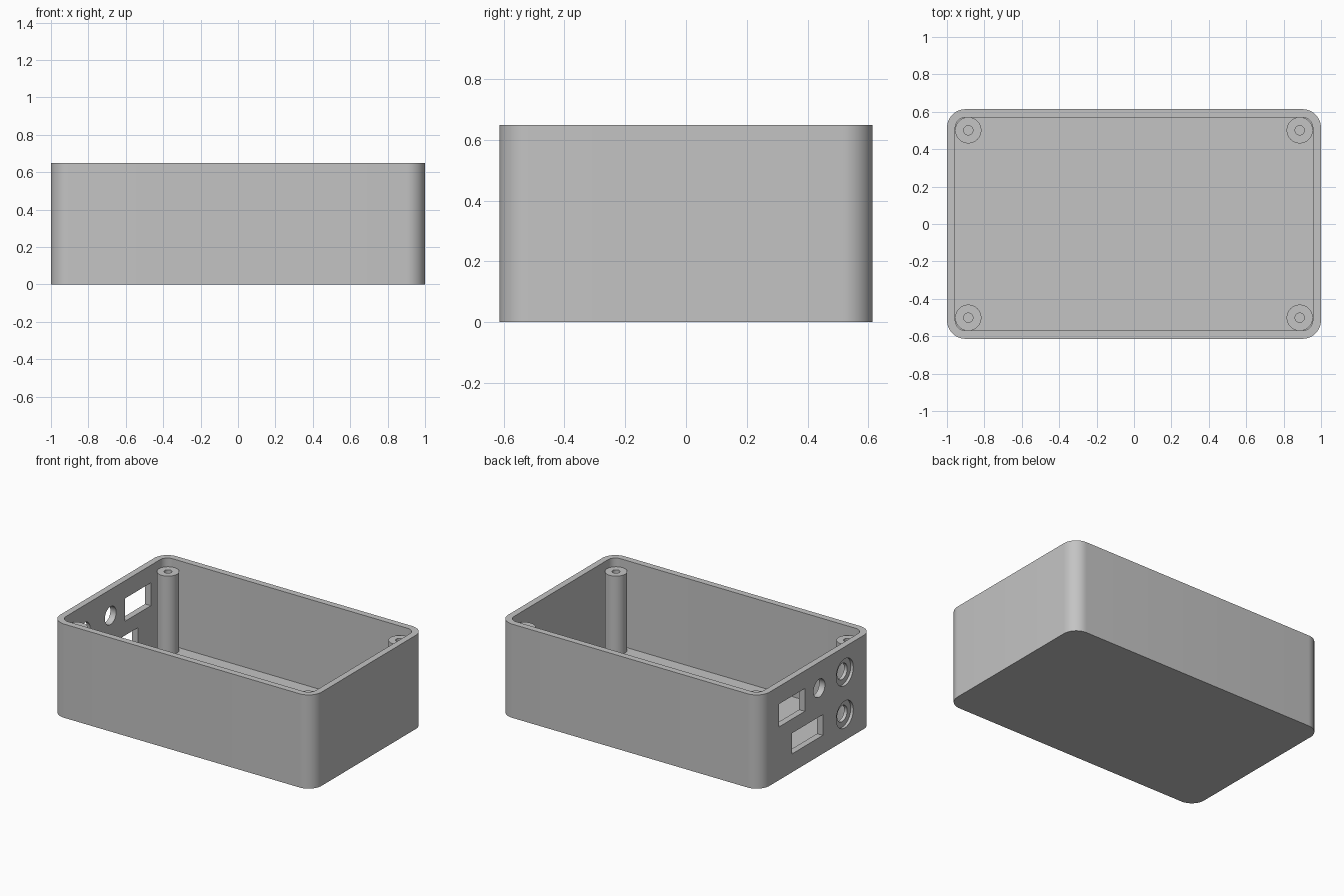
import bpy
import bmesh
from math import cos, sin, pi, radians
from mathutils import Matrix, Vector

if "Cube" in bpy.data.objects:
    bpy.data.objects.remove(bpy.data.objects["Cube"], do_unlink=True)

HEIGHT, FLOOR, WALL = 0.648, 0.046, 0.044
HALF_X, HALF_Y, CORNER = 1.0, 0.614, 0.1

grey = bpy.data.materials.new("plain grey")
grey.use_nodes = True
grey.diffuse_color = (0.55, 0.55, 0.55, 1)
grey.node_tree.nodes["Principled BSDF"].inputs["Base Color"].default_value = (0.55, 0.55, 0.55, 1)


def finish(name, bm):
    bmesh.ops.recalc_face_normals(bm, faces=bm.faces)
    mesh = bpy.data.meshes.new(name)
    bm.to_mesh(mesh)
    bm.free()
    mesh.materials.append(grey)
    obj = bpy.data.objects.new(name, mesh)
    bpy.context.collection.objects.link(obj)
    return obj


def rounded_block(name, hx, hy, radius, z0, z1, steps=12):
    """Upright prism with a rounded rectangular outline."""
    bm = bmesh.new()
    ring = []
    for quarter, (sx, sy) in enumerate([(1, 1), (-1, 1), (-1, -1), (1, -1)]):
        for i in range(steps + 1):
            a = (quarter + i / steps) * pi / 2
            ring.append(bm.verts.new((sx * (hx - radius) + radius * cos(a),
                                      sy * (hy - radius) + radius * sin(a), z0)))
    base = bm.faces.new(ring)
    top = bmesh.ops.extrude_face_region(bm, geom=[base], use_keep_orig=True)["geom"]
    bmesh.ops.translate(bm, vec=(0, 0, z1 - z0),
                        verts=[v for v in top if isinstance(v, bmesh.types.BMVert)])
    return finish(name, bm)


def round_cutter(y, z, radius, x0, x1):
    bm = bmesh.new()
    place = Matrix.Translation(((x0 + x1) / 2, y, z)) @ Matrix.Rotation(pi / 2, 4, 'Y')
    bmesh.ops.create_cone(bm, cap_ends=True, segments=40, radius1=radius,
                          radius2=radius, depth=x1 - x0, matrix=place)
    return finish("round_cutter", bm)


def slot_cutter(y0, y1, z0, z1):
    bm = bmesh.new()
    place = Matrix.Translation((-HALF_X, (y0 + y1) / 2, (z0 + z1) / 2))
    bmesh.ops.create_cube(bm, size=1, matrix=place @ Matrix.Diagonal((0.2, y1 - y0, z1 - z0, 1)))
    return finish("slot_cutter", bm)


def cut(target, cutter):
    mod = target.modifiers.new("cut", 'BOOLEAN')
    mod.operation, mod.solver, mod.object = 'DIFFERENCE', 'EXACT', cutter
    bpy.context.view_layer.objects.active = target
    bpy.ops.object.modifier_apply(modifier=mod.name)
    bpy.data.objects.remove(cutter, do_unlink=True)


# Open box: outer block hollowed from the top
case = rounded_block("case", HALF_X, HALF_Y, CORNER, 0, HEIGHT)
cut(case, rounded_block("cavity_cutter", HALF_X - WALL, HALF_Y - WALL,
                        CORNER - WALL, FLOOR, HEIGHT + 0.2))

# Two recessed jack holes, one small hole and two slots in the connector wall
for z in (0.472, 0.18):
    cut(case, round_cutter(-0.307, z, 0.093, -1.1, -0.98))
    cut(case, round_cutter(-0.307, z, 0.055, -1.1, -0.9))
cut(case, round_cutter(-0.028, 0.468, 0.062, -1.1, -0.9))
cut(case, slot_cutter(0.13, 0.413, 0.368, 0.526))
cut(case, slot_cutter(-0.067, 0.27, 0.127, 0.27))

# Corner screw posts, each a turned profile with a blind hole
parts = [case]
profile = [(0, 0.2), (0.025, 0.2), (0.025, 0.59), (0.07, 0.59), (0.07, 0.02), (0, 0.02)]
for side, sx in (("left", 1), ("right", -1)):
    for end, sy in (("front", -1), ("back", 1)):
        bm = bmesh.new()
        verts = [bm.verts.new((r, 0, z)) for r, z in profile]
        edges = [bm.edges.new(pair) for pair in zip(verts, verts[1:])]
        bmesh.ops.spin(bm, geom=verts + edges, cent=(0, 0, 0), axis=(0, 0, 1),
                       angle=2 * pi, steps=40)
        bmesh.ops.remove_doubles(bm, verts=bm.verts, dist=0.0001)
        bmesh.ops.translate(bm, verts=bm.verts, vec=Vector((sx * 0.886, sy * 0.501, 0)))
        parts.append(finish(f"{end}_{side}_screw_post", bm))

# Smooth curved walls, keep rims crisp
bpy.ops.object.select_all(action='DESELECT')
for obj in parts:
    obj.select_set(True)
bpy.context.view_layer.objects.active = case
bpy.ops.object.shade_smooth_by_angle(angle=radians(30))
